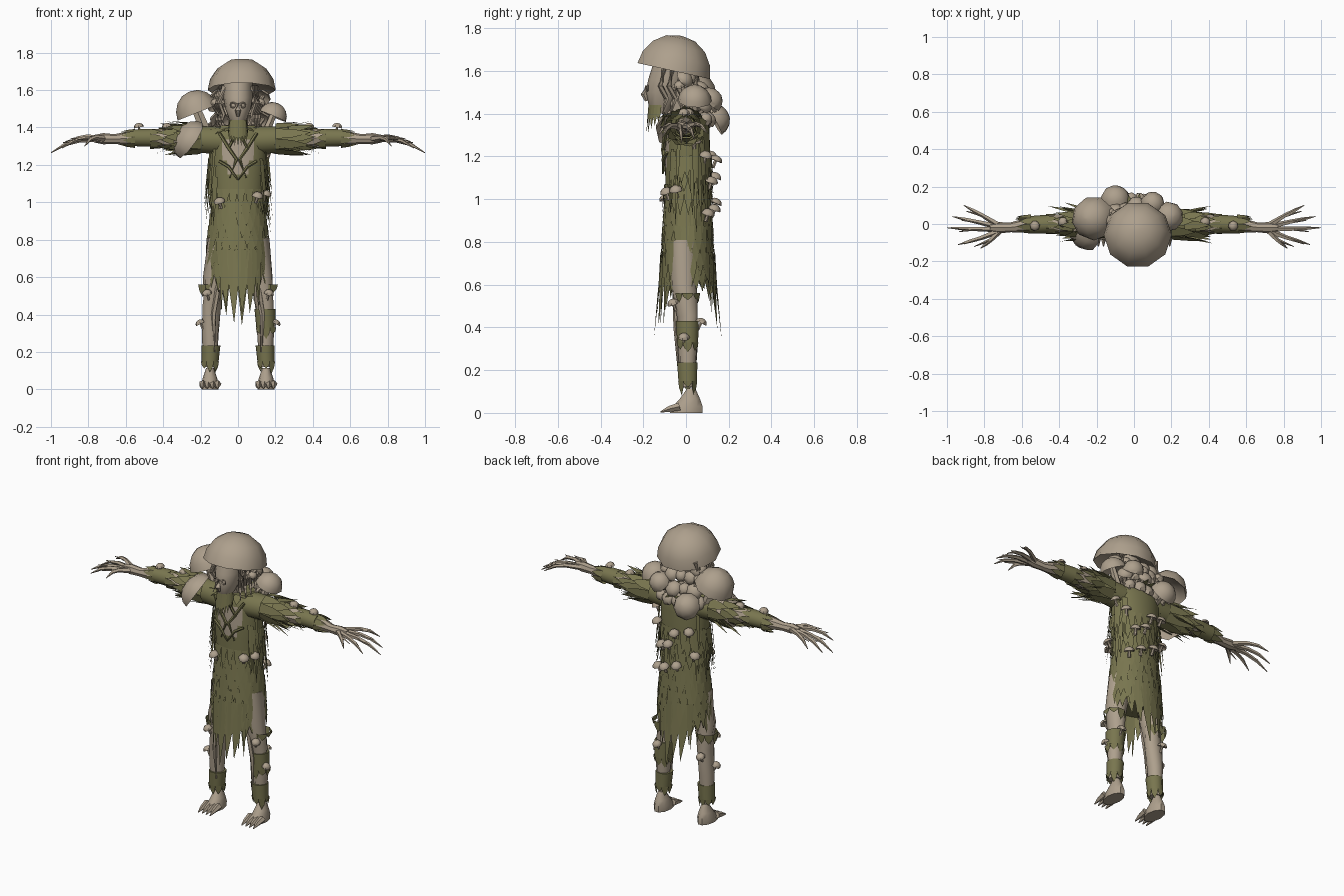
import bpy, bmesh, random
from math import sin, cos, pi, radians
from mathutils import Vector as V

random.seed(4)
if "Cube" in bpy.data.objects:
    bpy.data.objects.remove(bpy.data.objects["Cube"])


def material(name, rgb):
    m = bpy.data.materials.new(name)
    m.use_nodes = True
    m.diffuse_color = (*rgb, 1)
    m.node_tree.nodes["Principled BSDF"].inputs["Base Color"].default_value = (*rgb, 1)
    return m


TAN = material("mushroom_tan", (.42, .35, .265))
MOSS = material("moss_green", (.19, .18, .078))


def finish(name, bm, *mats, fix=True):
    if fix:
        bmesh.ops.recalc_face_normals(bm, faces=bm.faces)
    mesh = bpy.data.meshes.new(name)
    bm.to_mesh(mesh)
    bm.free()
    for m in mats:
        mesh.materials.append(m)
    ob = bpy.data.objects.new(name, mesh)
    bpy.context.collection.objects.link(ob)
    bpy.ops.object.select_all(action='DESELECT')
    ob.select_set(True)
    bpy.context.view_layer.objects.active = ob
    bpy.ops.object.shade_smooth_by_angle(angle=radians(42))
    return ob


def skin(bm, rings):
    """Bridge equal rings of points and close both ends."""
    loops = [[bm.verts.new(p) for p in ring] for ring in rings]
    n = len(loops[0])
    for a, b in zip(loops, loops[1:]):
        for i in range(n):
            bm.faces.new((a[i], a[(i + 1) % n], b[(i + 1) % n], b[i]))
    bm.faces.new(loops[0][::-1])
    bm.faces.new(loops[-1])


def tube(bm, pts, radii, n=6):
    pts = [V(p) for p in pts]
    rings = []
    for i, (p, r) in enumerate(zip(pts, radii)):
        d = pts[min(i + 1, len(pts) - 1)] - pts[max(i - 1, 0)]
        q = d.to_track_quat('Z', 'Y')
        rings.append([p + q @ V((r * cos(2 * pi * k / n), r * sin(2 * pi * k / n), 0)) for k in range(n)])
    skin(bm, rings)


def stack(bm, profile, n=12):
    """Horizontal ellipses given as (z, rx, ry, cx, cy)."""
    skin(bm, [[V((cx + rx * cos(2 * pi * k / n), cy + ry * sin(2 * pi * k / n), z)) for k in range(n)]
              for z, rx, ry, cx, cy in profile])


def tongue(bm, base, along, out, width, length):
    """Flat pointed shred with its face turned outward."""
    base, along, out = V(base), V(along).normalized(), V(out)
    side = along.cross(out).normalized() * width / 2
    pts = [base - side, base + side, base + side * .8 + along * length * .5,
           base + along * length, base - side * .8 + along * length * .5]
    f = bm.faces.new([bm.verts.new(p) for p in pts])
    f.normal_update()
    if f.normal.dot(out) < 0:
        f.normal_flip()


def mushroom(bm, rim, axis, r, h, stem=0, n=8):
    """Domed cap with a hollow underside, rim centre at rim, and a stem behind it."""
    rim, axis = V(rim), V(axis).normalized()
    q = axis.to_track_quat('Z', 'Y')
    shape = [(.12, h * .3), (.88, h * .12), (1, 0), (.93, h * .36), (.72, h * .7), (.4, h * .93), (.06, h)]
    skin(bm, [[rim + q @ V((r * s * cos(2 * pi * k / n), r * s * sin(2 * pi * k / n), z)) for k in range(n)]
              for s, z in shape])
    if stem:
        tube(bm, [rim + axis * h * .4, rim - axis * stem], [r * .22, r * .3])


# Robe
ROBE = [(.62, .158, .12), (.75, .162, .118), (.9, .152, .11), (1.0, .135, .104),
        (1.2, .15, .106), (1.36, .155, .1), (1.41, .1, .07)]


def robe_point(z, a, grow=0.0):
    z0 = min(max(z, ROBE[0][0]), ROBE[-1][0])
    for lo, hi in zip(ROBE, ROBE[1:]):
        if lo[0] <= z0 <= hi[0]:
            t = (z0 - lo[0]) / (hi[0] - lo[0])
            rx, ry = (lo[i] + t * (hi[i] - lo[i]) + grow for i in (1, 2))
            return V((rx * cos(a), ry * sin(a) + .008, z))


def outward(a):
    return V((cos(a), 1.3 * sin(a), .12))


bm = bmesh.new()
N = 32
skin(bm, [[robe_point(.66 + .75 * i / 20, 2 * pi * k / N) for k in range(N)] for i in range(21)])
for f in bm.faces:
    c = f.calc_center_median()
    if c.y < -.04 and 1.13 < c.z < 1.35 and abs(c.x) < .035 + .3 * (c.z - 1.12):
        f.material_index = 1
finish("robe", bm, MOSS, TAN)

# Overlapping shreds on the robe
bm = bmesh.new()
for row in range(9):
    z = 1.2 - row * .065
    for k in range(22):
        a = 2 * pi * (k + .5 * (row % 2) + random.uniform(-.2, .2)) / 22
        if z > 1.12 and sin(a) < -.6:
            continue
        tongue(bm, robe_point(z, a, .004), V((.1 * cos(a), .1 * sin(a), -1)), outward(a),
               .042, random.uniform(.1, .15))
# Ragged hem, longest at the front and the back
for k in range(20):
    a = 2 * pi * (k + .5) / 20
    long = abs(sin(a)) ** 3
    tongue(bm, robe_point(.74, a, .003), V((-.08 * cos(a), .1 * sin(a), -1)), outward(a),
           .062, .13 + .24 * long + random.uniform(-.03, .05))
# Long thin strands under the shoulders and behind
for k in range(36):
    a = random.choice((0, pi)) + random.uniform(-.75, .75)
    z = random.uniform(1.1, 1.3)
    tongue(bm, robe_point(z, a, .008), V((.1 * cos(a), .1 * sin(a), -1)), outward(a),
           .02, random.uniform(.2, .3))
for k in range(16):
    a = random.choice((.5, 1.5)) * pi + random.uniform(-.8, .8)
    tongue(bm, robe_point(.75, a, .01), V((0, .06 * sin(a), -1)), outward(a), .025, random.uniform(.15, .35))
finish("robe_shreds", bm, MOSS, fix=False)

# Chest vines
bm = bmesh.new()
for s in (1, -1):
    tube(bm, [(s * .1, -.085, 1.37), (s * .05, -.1, 1.29), (s * .008, -.107, 1.23), (s * .045, -.1, 1.13)],
         [.009, .01, .01, .004], 5)
    tube(bm, [(s * .05, -.1, 1.29), (s * .02, -.11, 1.35), (s * .03, -.1, 1.4)], [.008, .009, .006], 5)
    tube(bm, [(s * .1, -.09, 1.22), (s * .05, -.105, 1.19), (0, -.108, 1.12)], [.008, .009, .004], 5)
finish("chest_vines", bm, MOSS)

# Head and neck
bm = bmesh.new()
stack(bm, [(1.4, .028, .03, 0, -.12), (1.44, .045, .06, 0, -.115), (1.5, .068, .088, 0, -.1),
           (1.56, .078, .092, 0, -.085), (1.66, .078, .085, 0, -.06)])
tube(bm, [(0, .01, 1.36), (0, -.04, 1.46), (0, -.05, 1.55)], [.06, .05, .06], 8)
tube(bm, [(0, -.185, 1.53), (0, -.198, 1.49), (0, -.185, 1.46)], [.008, .016, .008])
for s in (1, -1):  # sunken eye rims
    loop = [(s * .027 + .014 * cos(t * pi / 4), -.18, 1.52 + .014 * sin(t * pi / 4)) for t in range(9)]
    tube(bm, loop, [.004] * 9, 4)
finish("head", bm, TAN)

bm = bmesh.new()
for s in (1, -1):
    for k in range(5):  # root locks around the face
        x, y = s * (.075 + .008 * k), -.1 + .04 * k
        tube(bm, [(x, y, 1.62), (x + s * .025, y - .02, 1.53), (x, y + .01, 1.47), (x + s * .02, y - .01, 1.4)],
             [.016, .014, .012, .003], 5)
finish("root_locks", bm, TAN)

bm = bmesh.new()
for k in range(11):
    a = pi * (1 + (k + .5) / 11)
    tongue(bm, (.045 * cos(a), -.12 + .055 * sin(a), 1.44), (.12 * cos(a), .1 * sin(a), -1),
           outward(a), .026, .07 + .07 * abs(sin(a)))
for k in range(18):  # spiky collar
    a = 2 * pi * k / 18
    tongue(bm, (.08 * cos(a), .07 * sin(a), 1.4), (cos(a), sin(a), random.uniform(-.5, .25)),
           (0, 0, 1), .05, random.uniform(.06, .1))
finish("beard_and_collar", bm, MOSS, fix=False)

# Great cap on the head
bm = bmesh.new()
mushroom(bm, (.02, -.058, 1.6), (0, .22, 1), .182, .168, n=10)
finish("head_cap", bm, TAN)

# Shoulder mushrooms
bm = bmesh.new()
mushroom(bm, (-.215, .03, 1.48), (-.4, 0, 1), .118, .12, .14, 9)
mushroom(bm, (-.255, -.03, 1.33), (-.82, -.25, .57), .115, .085, .07, 9)
mushroom(bm, (.185, .04, 1.46), (.42, .05, 1), .08, .075, .1, 9)
mushroom(bm, (-.1, .13, 1.37), (-.1, 1, .55), .08, .075, .08, 9)
mushroom(bm, (.1, .11, 1.46), (.2, .7, .7), .065, .06, .08)
finish("shoulder_mushrooms", bm, TAN)

# Cluster at the back of the neck
bm = bmesh.new()
for row, (z, y) in enumerate([(1.37, .1), (1.44, .1), (1.51, .07), (1.56, .03)]):
    for k in range(5):
        x = (k - 2) * .058 + .025 * (row % 2) - .012
        mushroom(bm, (x, y - abs(x) * .25 + random.uniform(-.015, .02), z), (x * 4, .8, .7),
                 random.uniform(.035, .052), .038, .07, 7)
finish("neck_mushrooms", bm, TAN)

# Small mushrooms on the robe: height and angle in degrees
bm = bmesh.new()
for z, deg in [(1.0, 232), (1.03, 310), (1.2, 40), (1.1, 80), (1.08, 58), (.98, 100), (.95, 70),
               (1.04, 335), (1.27, 15), (1.2, 125), (1.05, 140), (.93, 45), (1.18, 95)]:
    a = radians(deg)
    mushroom(bm, robe_point(z, a, .025), (cos(a) * .4, sin(a) * .4, 1), .032, .026, .035, 7)
finish("robe_mushrooms", bm, TAN)

for s, side in ((1, "left"), (-1, "right")):
    # Arm, hand and twig fingers
    bm = bmesh.new()
    tube(bm, [(s * .1, 0, 1.34), (s * .3, 0, 1.338), (s * .45, 0, 1.345), (s * .55, -.005, 1.345),
              (s * .66, -.018, 1.338), (s * .72, -.02, 1.34), (s * .77, -.02, 1.34)],
         [.06, .05, .046, .043, .026, .03, .02], 8)
    for y1, tip in [(-.06, (.82, -.13, 1.3)), (-.055, (.94, -.11, 1.29)), (-.025, (1, -.02, 1.265)),
                    (.015, (.97, .04, 1.28)), (.04, (.91, .1, 1.31))]:
        mid = V((.72, -.02, 1.34)).lerp(V(tip), .45) + V((0, y1 * .25, .025))
        far = mid.lerp(V(tip), .5) + V((0, 0, .012))
        tube(bm, [(s * .72, -.02 + y1 * .3, 1.34), (s * mid.x, mid.y, mid.z), (s * far.x, far.y, far.z),
                  (s * tip[0], tip[1], tip[2])], [.017, .012, .01, .002], 5)
        tube(bm, [(s * mid.x, mid.y, mid.z), (s * (mid.x + .09), mid.y + y1 * .6, mid.z - .012)], [.009, .002], 4)
    finish(side + "_arm", bm, TAN)

    # Sleeve and forearm wrap with pointed ends
    bm = bmesh.new()
    tube(bm, [(s * .08, 0, 1.33), (s * .2, 0, 1.335), (s * .34, 0, 1.338)], [.078, .074, .056], 10)
    tube(bm, [(s * .46, 0, 1.345), (s * .56, -.005, 1.345)], [.05, .047], 10)
    finish(side + "_sleeve", bm, MOSS)
    bm = bmesh.new()
    for x, r, d, length, flare in [(.2, .078, 1, .17, .1), (.27, .068, 1, .15, .22), (.33, .06, 1, .1, 0),
                                   (.47, .051, -1, .07, 0), (.55, .049, 1, .08, -.1)]:
        for k in range(9):
            a = 2 * pi * (k + x * 5) / 9
            tongue(bm, (s * x, r * cos(a), 1.34 + r * sin(a)), (s * d, flare * cos(a), flare * sin(a)),
                   (0, cos(a), sin(a)), r * .75, length * random.uniform(.7, 1.15))
    for k in range(7):  # loose strands
        tongue(bm, (s * (.17 + .02 * k), random.choice((-.06, .06)), 1.31), (s, random.uniform(-.4, .4), -.3),
               (0, 0, 1), .02, .18)
    finish(side + "_sleeve_shreds", bm, MOSS, fix=False)

    # Leg
    bm = bmesh.new()
    tube(bm, [(s * .1, .0, .8), (s * .125, -.01, .6), (s * .14, .005, .45), (s * .148, .008, .3),
              (s * .15, .008, .12)], [.07, .062, .05, .046, .036], 9)
    tube(bm, [(s * .1, -.05, .6), (s * .13, -.045, .4), (s * .125, -.035, .2)], [.016, .014, .004], 5)
    finish(side + "_leg", bm, TAN)

    # Foot with clawed toes
    bm = bmesh.new()
    x = s * .15
    stack(bm, [(0, .046, .08, x, 0), (.03, .046, .073, x, .008), (.065, .037, .05, x, .018),
               (.115, .02, .02, x, .025)], 10)
    for k in range(4):
        tx = x + (k - 1.5) * .027
        tube(bm, [(tx, -.03, .03), (tx, -.08, .018), (tx, -.12, .004)], [.02, .014, .003], 5)
    finish(side + "_foot", bm, TAN)

    # Moss leg wraps
    wraps = [(.235, .14, .05)] + ([(.43, .32, .056)] if s > 0 else [])
    bm = bmesh.new()
    for top, low, r in wraps:
        stack(bm, [(low, r - .005, r - .005, x, .008), (top, r, r, x - s * .006, .006)], 10)
    finish(side + "_leg_wrap", bm, MOSS)
    bm = bmesh.new()
    for top, low, r in wraps + [(.62, .55, .064)]:
        for k in range(8):
            a = 2 * pi * k / 8
            tongue(bm, (x + (r - .004) * cos(a), .008 + (r - .004) * sin(a), low + .01),
                   (-.1 * cos(a), -.1 * sin(a), -1), outward(a), r * .8, random.uniform(.03, .07))
    finish(side + "_leg_shreds", bm, MOSS, fix=False)

    # Small mushrooms on the limbs
    bm = bmesh.new()
    for p, axis in [((.165, -.06, .51), (.3, -.4, 1)), ((.2, -.01, .35), (.5, 0, 1)), ((.15, .07, .42), (0, .5, 1)),
                    ((.38, .01, 1.4), (.2, 0, 1)), ((.53, -.01, 1.4), (.2, 0, 1)), ((.12, -.03, 1.53), (.5, -.2, 1))]:
        mushroom(bm, (s * p[0], p[1], p[2]), (s * axis[0], axis[1], axis[2]), .028, .024, .035, 7)
    finish(side + "_limb_mushrooms", bm, TAN)
